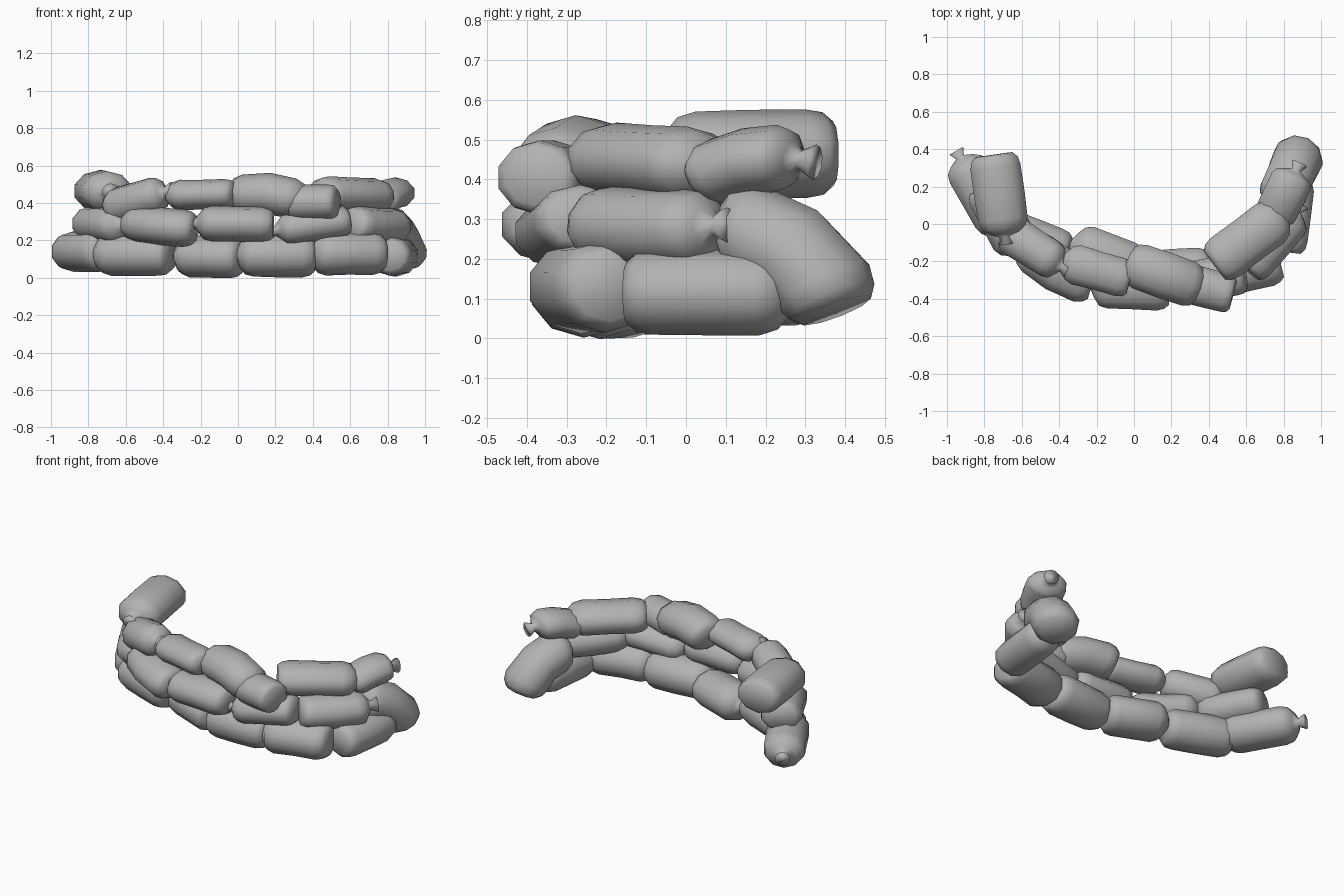
import bpy, bmesh, math, random
from mathutils import Vector

if "Cube" in bpy.data.objects:
    bpy.data.objects.remove(bpy.data.objects["Cube"])
random.seed(4)

canvas = bpy.data.materials.new("grey canvas")
canvas.use_nodes = True
GREY = (0.45, 0.45, 0.45, 1)
canvas.diffuse_color = GREY
canvas.node_tree.nodes["Principled BSDF"].inputs["Base Color"].default_value = GREY

SIDES = 10
# Bag outline along its length: (fraction of length, fraction of radius)
BODY = [(0, 0.74), (0.06, 0.92), (0.16, 1), (0.5, 1), (0.82, 1), (0.93, 0.88), (1, 0.55)]
# Tied neck: (distance past the end, radius)
KNOT = [(0.02, 0.025), (0.06, 0.045)]


def bag(name, start, end, width, height, bend=(0, 0, 0)):
    """Filled bag from start to its tied end; bend moves the middle."""
    a, b, push = Vector(start), Vector(end), Vector(bend)
    bm = bmesh.new()
    rings = []

    def ring(centre, direction, rw, rh):
        side = direction.cross(Vector((0, 0, 1))).normalized()
        up = side.cross(direction).normalized()
        loop = []
        for i in range(SIDES):
            ang = math.tau * (i + 0.5) / SIDES
            loop.append(bm.verts.new(centre + side * rw * math.cos(ang) + up * rh * math.sin(ang)))
        rings.append(loop)

    for t, r in BODY:
        sag = random.uniform(0.98, 1.03)
        centre = a.lerp(b, t) + push * 4 * t * (1 - t)
        direction = (b - a + push * 4 * (1 - 2 * t)).normalized()
        ring(centre, direction, r * width / 2 * sag, r * height / 2 * sag)
    for dist, r in KNOT:
        ring(b + direction * dist, direction, r, r)

    for lower, upper in zip(rings, rings[1:]):
        for i in range(SIDES):
            j = (i + 1) % SIDES
            bm.faces.new((lower[i], lower[j], upper[j], upper[i]))
    bm.faces.new(rings[0][::-1])
    bm.faces.new(rings[-1])
    bmesh.ops.recalc_face_normals(bm, faces=bm.faces)
    for f in bm.faces:
        f.smooth = True
    mesh = bpy.data.meshes.new(name)
    bm.to_mesh(mesh)
    bm.free()
    mesh.materials.append(canvas)
    obj = bpy.data.objects.new(name, mesh)
    bpy.context.collection.objects.link(obj)


# Bottom course
bottom = [
    ((-.71, -.02, .14), (-.92, .34, .14), .25, .22),
    ((-.36, -.16, .125), (-.75, -.01, .125), .25, .23),
    ((.02, -.24, .11), (-.32, -.11, .115), .26, .22),
    ((.41, -.25, .12), (.01, -.27, .12), .26, .23),
    ((.78, -.19, .13), (.4, -.28, .13), .27, .23),
    ((.81, -.15, .115), (.86, .26, .115), .23, .21),
]

# Middle course, its last bag slumping to the ground
middle = [
    ((-.8, .2, .29), (-.61, -.14, .28), .25, .2),
    ((-.23, -.31, .26), (-.57, -.11, .29), .26, .2, (-.01, -.03, 0)),
    ((.19, -.345, .285), (-.21, -.33, .29), .25, .19),
    ((.59, -.26, .305), (.22, -.33, .255), .24, .18),
    ((.6, -.24, .29), (.86, .06, .28), .25, .2, (0, 0, -.01)),
    ((.89, .375, .07), (.77, .1, .27), .27, .25, (.01, .03, .05)),
]

# Top course
top = [
    ((-.75, .37, .465), (-.69, -.05, .46), .28, .22),
    ((-.68, -.04, .37), (-.4, -.22, .455), .22, .2),
    ((-.02, -.3, .45), (-.37, -.2, .44), .22, .16),
    ((-.02, -.21, .43), (.35, -.34, .4), .26, .22, (0, 0, .035)),
    ((.53, -.38, .405), (.26, -.31, .4), .22, .19),
    ((.43, -.22, .45), (.79, .05, .435), .27, .19),
    ((.75, .04, .4), (.86, .27, .45), .24, .17, (0, 0, .02)),
]

for course, bags in (("bottom", bottom), ("middle", middle), ("top", top)):
    for n, spec in enumerate(bags, 1):
        bag(f"{course}_sandbag_{n}", *spec)
